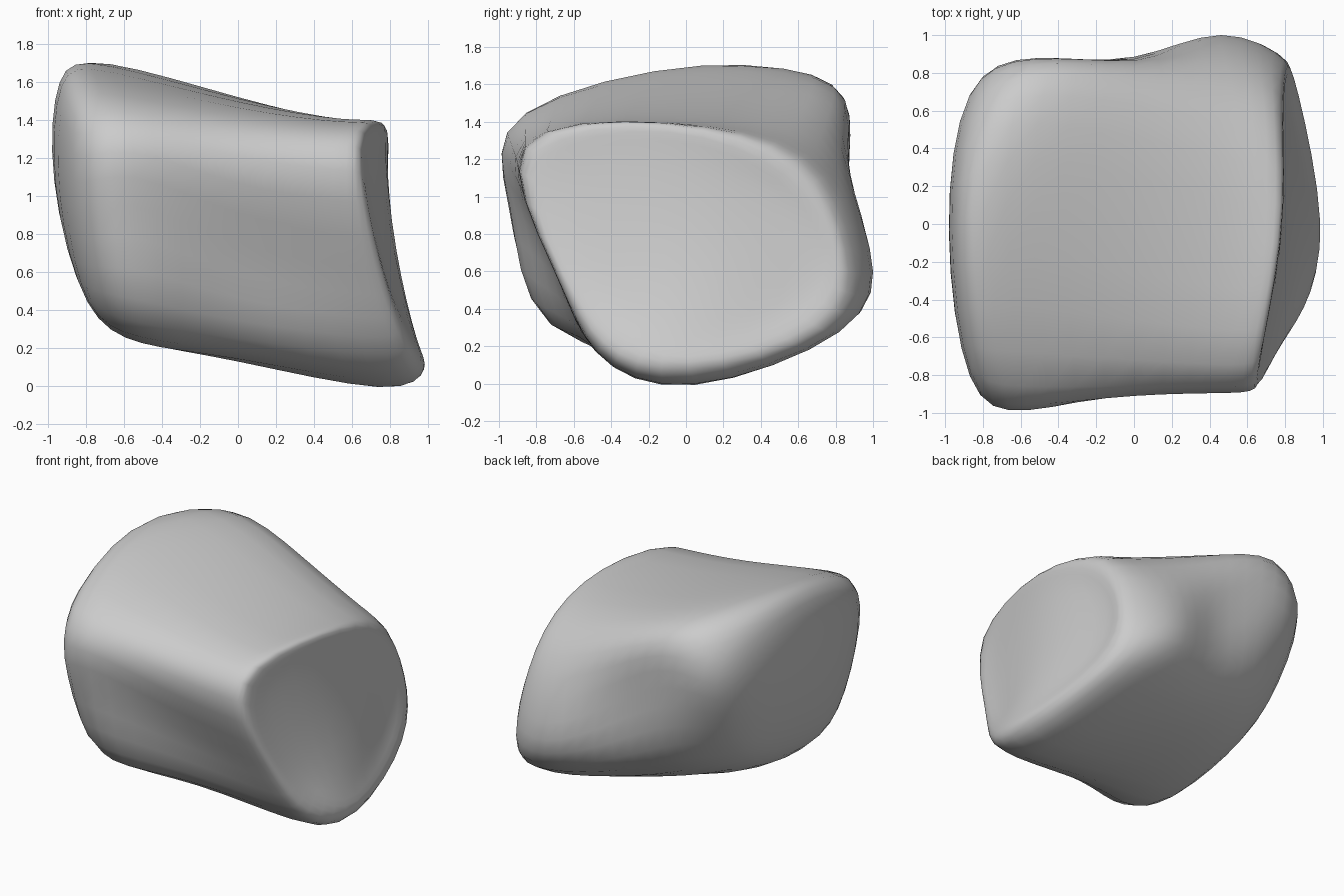
import bpy, bmesh
from mathutils import Vector as V

if "Cube" in bpy.data.objects:
    bpy.data.objects.remove(bpy.data.objects["Cube"])

# Cross-sections along x, each starting at the front-top corner and going over the top to the back
left_cap = [(-.86,-.75,1.41), (-.94,0,1.6), (-.87,.61,1.47), (-.86,.67,1.12),
            (-.79,.42,.65), (-.8,-.08,.48), (-.78,-.6,.46), (-.86,-.77,.93)]
left_bulge = [(-.58,-.86,1.44), (-.68,.1,1.685), (-.58,.78,1.6), (-.5,.87,1.2),
              (-.5,.7,.6), (-.5,0,.26), (-.52,-.74,.33), (-.55,-.94,.95)]
middle = [(0,-.86,1.33), (0,0,1.515), (0,.76,1.43), (0,.875,.95),
          (0,.77,.41), (0,0,.14), (0,-.57,.25), (0,-.77,.75)]
right_shoulder = [(.51,-.86,1.27), (.55,-.1,1.405), (.53,.67,1.25), (.45,.985,.72),
                  (.57,.83,.29), (.74,.05,-.01), (.68,-.48,.17), (.53,-.72,.64)]
right_rim = [(.65,-.81,1.24), (.76,-.1,1.385), (.77,.58,1.18), (.785,.85,.72),
             (.86,.72,.29), (.98,.02,.09), (.9,-.44,.22), (.75,-.69,.62)]
left_mid, right_mid = V((-.97, -.05, 1.08)), V((.835, .05, .72))

right_inset = [right_mid.lerp(V(p), .76) for p in right_rim]
rings = [left_cap, left_bulge, middle, right_shoulder, right_rim, right_inset]

# Quad cage: the section loft closed by a 2 x 2 patch at each end
points = [V(p) for ring in rings for p in ring] + [left_mid, right_mid]
faces = []
for r in range(len(rings) - 1):
    for k in range(8):
        a, b = r * 8, r * 8 + 8
        n = (k + 1) % 8
        faces.append((a + k, a + n, b + n, b + k))
for base, centre in ((0, len(points) - 2), ((len(rings) - 1) * 8, len(points) - 1)):
    for k in (0, 2, 4, 6):
        faces.append((base + (k - 1) % 8, base + k, base + k + 1, centre))

bm = bmesh.new()
verts = [bm.verts.new(p) for p in points]
for f in faces:
    bm.faces.new([verts[i] for i in f])
bmesh.ops.recalc_face_normals(bm, faces=bm.faces)


def limit(v):
    """Where the subdivided surface ends up at this cage vertex."""
    n = len(v.link_edges)
    near = {e.other_vert(v) for e in v.link_edges}
    total = v.co * n * n
    for u in near:
        total += 4 * u.co
    for f in v.link_faces:
        for u in f.verts:
            if u is not v and u not in near:
                total += u.co
    return total / (n * (n + 5))


# Push the cage out so that the smooth surface passes through the section points
for _ in range(12):
    moves = [(p - limit(v)) * .8 for v, p in zip(verts, points)]
    for v, m in zip(verts, moves):
        v.co += m

mesh = bpy.data.meshes.new("boulder")
bm.to_mesh(mesh)
bm.free()
boulder = bpy.data.objects.new("boulder", mesh)
bpy.context.collection.objects.link(boulder)
for p in mesh.polygons:
    p.use_smooth = True
sub = boulder.modifiers.new("smooth", 'SUBSURF')
sub.levels = sub.render_levels = 2
